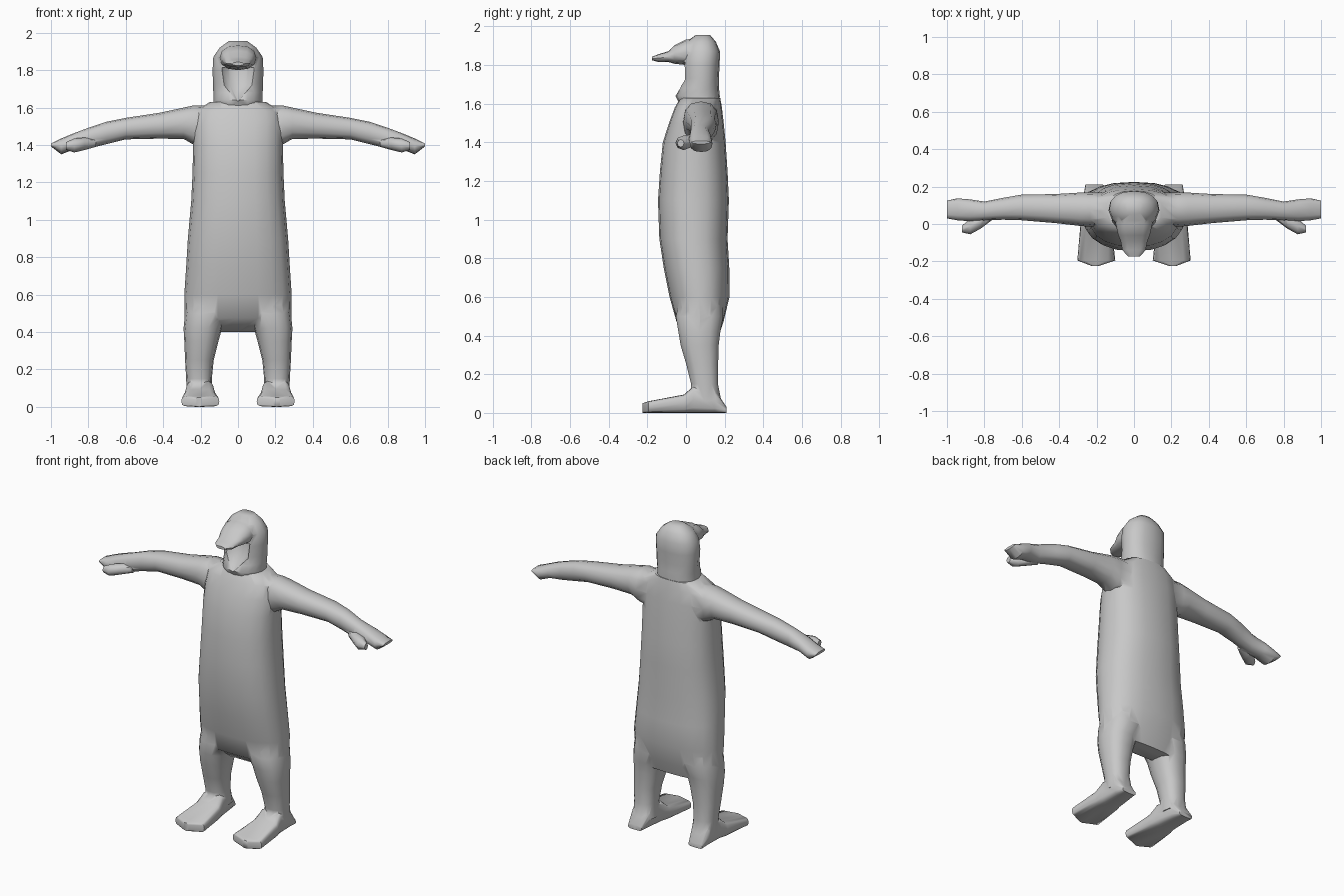
import bpy, bmesh, math

grey = bpy.data.materials.new("light grey")
grey.diffuse_color = (0.58, 0.58, 0.58, 1)


def loft(name, axis, rings, n=16, p=2.0, side=1, taper=0.0):
    """Skin superellipse rings (pos, a0, a1, b0, b1) strung along an axis."""
    bm = bmesh.new()
    loops = []
    for pos, a0, a1, b0, b1 in rings:
        loop = []
        for i in range(n):
            t = 2 * math.pi * i / n
            c, s = math.cos(t), math.sin(t)
            u = math.copysign(abs(c) ** (2 / p), c)
            v = math.copysign(abs(s) ** (2 / p), s)
            u *= 1 - taper * max(0, -v)
            a = (a0 + a1) / 2 + u * (a1 - a0) / 2
            b = (b0 + b1) / 2 + v * (b1 - b0) / 2
            x, y, z = {'x': (pos, a, b), 'y': (a, pos, b), 'z': (a, b, pos)}[axis]
            loop.append(bm.verts.new((x * side, y, z)))
        loops.append(loop)
    for lo, hi in zip(loops, loops[1:]):
        for i in range(n):
            j = (i + 1) % n
            bm.faces.new((lo[i], lo[j], hi[j], hi[i]))
    bm.faces.new(loops[0])
    bm.faces.new(loops[-1])
    bmesh.ops.recalc_face_normals(bm, faces=bm.faces)
    me = bpy.data.meshes.new(name)
    bm.to_mesh(me)
    bm.free()
    me.materials.append(grey)
    ob = bpy.data.objects.new(name, me)
    bpy.context.collection.objects.link(ob)
    return ob


def combine(target, other, op='UNION'):
    mod = target.modifiers.new(op, 'BOOLEAN')
    mod.operation, mod.solver, mod.object = op, 'EXACT', other
    bpy.context.view_layer.objects.active = target
    bpy.ops.object.modifier_apply(modifier=mod.name)
    bpy.data.objects.remove(other)


# Long barrel torso, sloping under at the hem
body = loft("body", 'z', [(z, -w, w, f, b) for z, w, f, b in [
    (0.40, 0.22, 0.05, 0.17), (0.475, 0.285, -0.05, 0.195),
    (0.60, 0.287, -0.085, 0.225), (0.75, 0.277, -0.115, 0.224),
    (0.90, 0.268, -0.138, 0.215), (1.10, 0.25, -0.145, 0.222),
    (1.25, 0.243, -0.135, 0.215), (1.40, 0.24, -0.12, 0.205),
    (1.50, 0.24, -0.088, 0.195), (1.58, 0.23, -0.058, 0.186),
    (1.63, 0.15, -0.03, 0.177)]], 20, 2.4)

# Hooded head with an open mouth under the bill
head = loft("head", 'z', [(z, -w, w, f, b) for z, w, f, b in [
    (1.55, 0.135, -0.01, 0.17), (1.64, 0.13, -0.055, 0.175),
    (1.68, 0.132, -0.035, 0.171), (1.73, 0.134, -0.022, 0.170),
    (1.80, 0.136, -0.03, 0.174), (1.87, 0.132, -0.02, 0.176),
    (1.92, 0.098, 0.0, 0.155), (1.955, 0.05, 0.05, 0.125)]], 16, 2.4, 1, 0.15)
mouth = loft("mouth_cutter", 'z', [
    (1.635, -0.005, 0.005, -0.1, -0.045), (1.72, -0.085, 0.085, -0.1, 0.03),
    (1.815, -0.095, 0.095, -0.1, 0.045)], 12)
combine(head, mouth, 'DIFFERENCE')
bill = loft("bill", 'y', [(y, -w, w, lo, hi) for y, w, lo, hi in [
    (0.07, 0.095, 1.80, 1.94), (0.0, 0.098, 1.80, 1.932),
    (-0.06, 0.085, 1.807, 1.903), (-0.09, 0.072, 1.815, 1.872),
    (-0.14, 0.062, 1.815, 1.857), (-0.175, 0.03, 1.825, 1.843)]], 12, 2.3)
combine(head, bill)
combine(body, head)

for s in (1, -1):
    # Drooping arm ending in a wedge-shaped mitten
    combine(body, loft("arm", 'x', [
        (0.12, 0.0, 0.165, 1.38, 1.61), (0.235, -0.015, 0.17, 1.40, 1.612),
        (0.29, -0.01, 0.168, 1.432, 1.60), (0.42, 0.005, 0.16, 1.434, 1.572),
        (0.60, 0.02, 0.157, 1.43, 1.545), (0.70, 0.023, 0.14, 1.405, 1.525),
        (0.80, 0.02, 0.12, 1.38, 1.492), (0.88, 0.015, 0.132, 1.375, 1.462),
        (0.945, 0.02, 0.137, 1.35, 1.435), (1.0, 0.03, 0.125, 1.392, 1.408)],
        12, 2.4, s))
    # Thumb
    combine(body, loft("thumb", 'x', [
        (0.76, 0.02, 0.06, 1.39, 1.43), (0.82, -0.025, 0.06, 1.373, 1.44),
        (0.875, -0.055, 0.03, 1.36, 1.435), (0.92, -0.045, -0.01, 1.375, 1.415)],
        8, 2.0, s))
    # Leg, then broad flat foot
    leg = loft("leg", 'z', [
        (0.06, 0.135, 0.275, 0.025, 0.185), (0.15, 0.14, 0.277, 0.025, 0.167),
        (0.25, 0.13, 0.283, 0.0, 0.168), (0.35, 0.105, 0.287, -0.03, 0.171),
        (0.42, 0.085, 0.291, -0.042, 0.18), (0.50, 0.04, 0.283, -0.055, 0.195),
        (0.56, 0.04, 0.27, -0.04, 0.19)], 14, 2.4, s)
    combine(leg, loft("foot", 'y', [
        (-0.225, 0.19, 0.225, 0, 0.05), (-0.195, 0.10, 0.303, 0, 0.06),
        (-0.01, 0.12, 0.287, 0, 0.095), (0.04, 0.13, 0.277, 0, 0.14),
        (0.15, 0.147, 0.27, 0, 0.12), (0.21, 0.165, 0.26, 0, 0.03)],
        16, 4.0, s))
    combine(body, leg)

bpy.ops.object.select_all(action='DESELECT')
body.select_set(True)
bpy.context.view_layer.objects.active = body
bpy.ops.object.shade_smooth_by_angle(angle=math.radians(50))
